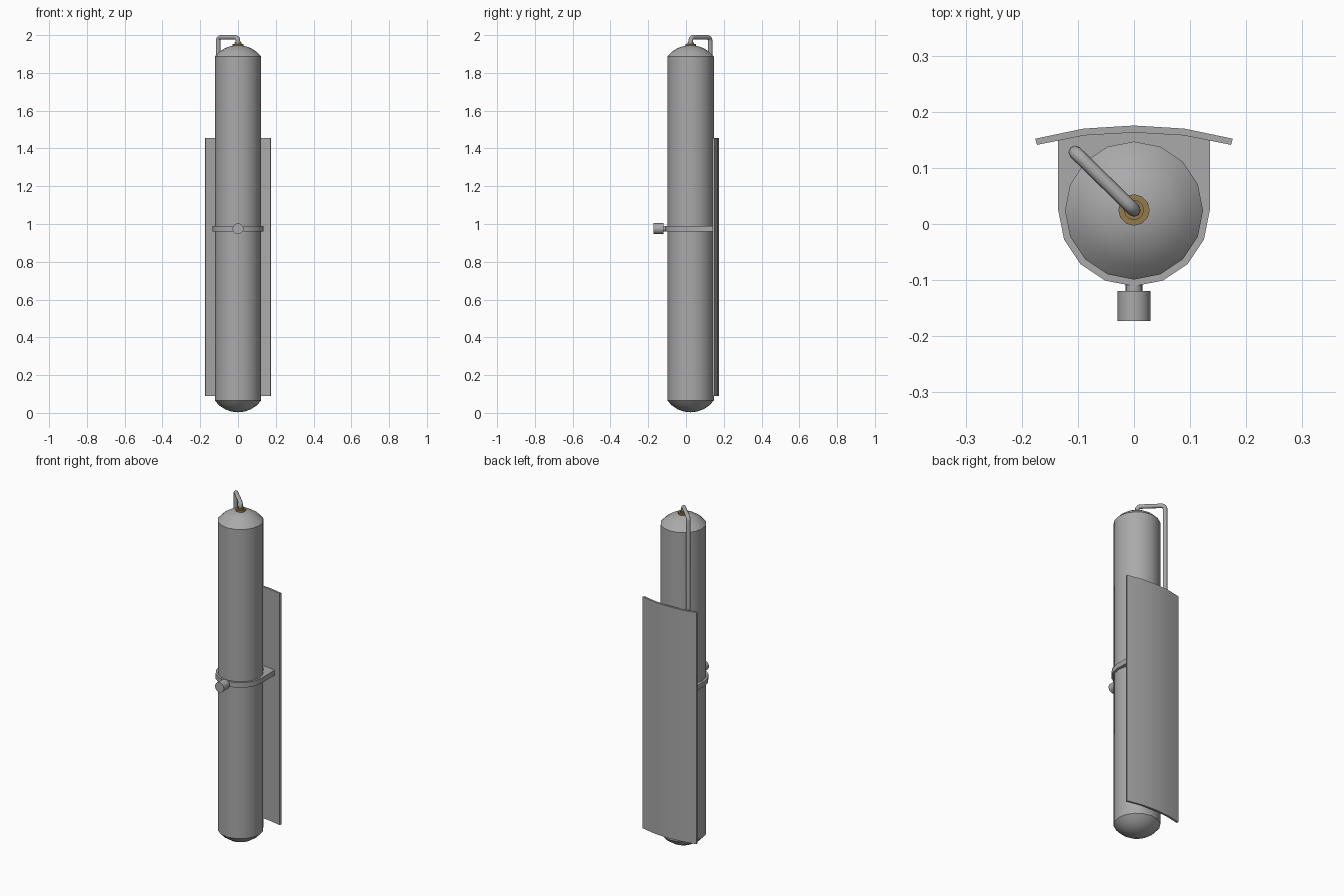
import bpy, bmesh, math
from mathutils import Vector

if "Cube" in bpy.data.objects:
    bpy.data.objects.remove(bpy.data.objects["Cube"])

CY = 0.024      # tank axis in y
R = 0.123       # tank radius


def material(name, rgb):
    m = bpy.data.materials.new(name)
    m.diffuse_color = (*rgb, 1)
    m.use_nodes = True
    m.node_tree.nodes["Principled BSDF"].inputs["Base Color"].default_value = m.diffuse_color
    return m


GREY = material("painted grey steel", (0.40, 0.40, 0.40))
BRASS = material("brass", (0.30, 0.20, 0.07))


def finish(name, bm, mat, angle=35):
    bmesh.ops.recalc_face_normals(bm, faces=bm.faces)
    me = bpy.data.meshes.new(name)
    bm.to_mesh(me)
    bm.free()
    me.materials.append(mat)
    ob = bpy.data.objects.new(name, me)
    bpy.context.collection.objects.link(ob)
    bpy.ops.object.select_all(action='DESELECT')
    ob.select_set(True)
    bpy.context.view_layer.objects.active = ob
    bpy.ops.object.shade_smooth_by_angle(angle=math.radians(angle))
    return ob


def lathe(name, profile, sides, mat, origin, axis='Z'):
    """Turn (radius, height) points around the Z axis or the -Y axis."""
    bm = bmesh.new()

    def place(r, h, a):
        u, v = r * math.sin(a), r * math.cos(a)
        p = Vector((u, v, h)) if axis == 'Z' else Vector((u, -h, v))
        return bm.verts.new(p + Vector(origin))

    rings = []
    for r, h in profile:
        n = 1 if r == 0 else sides
        rings.append([place(r, h, math.tau * i / sides) for i in range(n)])
    for a, b in zip(rings, rings[1:]):
        for i in range(sides):
            j = (i + 1) % sides
            if len(a) == 1:
                bm.faces.new((a[0], b[i], b[j]))
            elif len(b) == 1:
                bm.faces.new((a[i], a[j], b[0]))
            else:
                bm.faces.new((a[i], a[j], b[j], b[i]))
    for ring in (rings[0], rings[-1]):
        if len(ring) > 1:
            bm.faces.new(ring)
    return finish(name, bm, mat)


def extrude(name, outline, z0, z1, mat):
    bm = bmesh.new()
    face = bm.faces.new([bm.verts.new((x, y, z0)) for x, y in outline])
    top = bmesh.ops.extrude_face_region(bm, geom=[face])
    moved = [g for g in top["geom"] if isinstance(g, bmesh.types.BMVert)]
    bmesh.ops.translate(bm, verts=moved, vec=(0, 0, z1 - z0))
    return finish(name, bm, mat, 30)


# Tank: shallow spherical caps on both ends of a straight wall
def cap(h, steps=4):
    big = (R * R + h * h) / (2 * h)
    half = math.asin(R / big)
    return [(big * math.sin(half * i / steps) if i else 0,
             big * (1 - math.cos(half * i / steps))) for i in range(steps + 1)]


bottom = [(r, 0.003 + d) for r, d in cap(0.062)]
top = [(r, 1.947 - d) for r, d in reversed(cap(0.06))]
lathe("tank", bottom + top, 16, GREY, (0, CY, 0))

# Curved back plate
half = [(0.0, 0.1755), (0.09, 0.170), (0.176, 0.152)]
inner = [(0.0, 0.163), (0.088, 0.158), (0.173, 0.141)]


def mirrored(pts):
    return [(-x, y) for x, y in reversed(pts[1:])] + pts


extrude("back_plate", mirrored(half) + mirrored(inner)[::-1], 0.09, 1.455, GREY)

# U shaped bracket holding the tank to the plate
bracket = [(0.135 * math.cos(a), CY + 0.135 * math.sin(a))
           for a in (-math.pi + math.pi * i / 8 for i in range(9))]
bracket += [(0.135, 0.1495), (0.088, 0.159), (0, 0.164), (-0.088, 0.159), (-0.135, 0.1495)]
extrude("clamp_bracket", bracket, 0.96, 0.99, GREY)

# Clamp knob with a thin neck
lathe("clamp_knob", [(0.015, 0.10), (0.015, 0.119), (0.029, 0.119), (0.029, 0.173)],
      16, GREY, (0, 0, 0.975), axis='Y')

# Brass outlet fitting
lathe("outlet_fitting", [(0.028, 1.935), (0.028, 1.954), (0.018, 1.954), (0.018, 1.962)],
      12, BRASS, (0, CY + 0.001, 0))

# Outlet pipe: up, across to the rear left, then down behind the tank
corners = [Vector(p) for p in ((0, CY + 0.001, 1.95), (0, CY + 0.001, 1.988),
                               (-0.105, 0.128, 1.988), (-0.105, 0.128, 0.985))]
path = [corners[0]]
for a, b, c in zip(corners, corners[1:], corners[2:]):
    p, q = b + (a - b).normalized() * 0.02, b + (c - b).normalized() * 0.02
    for i in range(5):
        t = i / 4
        path.append(p * (1 - t) ** 2 + b * 2 * t * (1 - t) + q * t * t)
path.append(corners[-1])

curve = bpy.data.curves.new("pipe_path", 'CURVE')
curve.dimensions = '3D'
curve.bevel_depth = 0.012
curve.bevel_resolution = 2
curve.use_fill_caps = True
spline = curve.splines.new('POLY')
spline.points.add(len(path) - 1)
for pt, co in zip(spline.points, path):
    pt.co = (*co, 1)
temp = bpy.data.objects.new("pipe_path", curve)
bpy.context.collection.objects.link(temp)
bm = bmesh.new()
bm.from_mesh(temp.to_mesh())
temp.to_mesh_clear()
bpy.data.objects.remove(temp)
bmesh.ops.remove_doubles(bm, verts=bm.verts, dist=0.0002)
finish("outlet_pipe", bm, GREY, 50)
